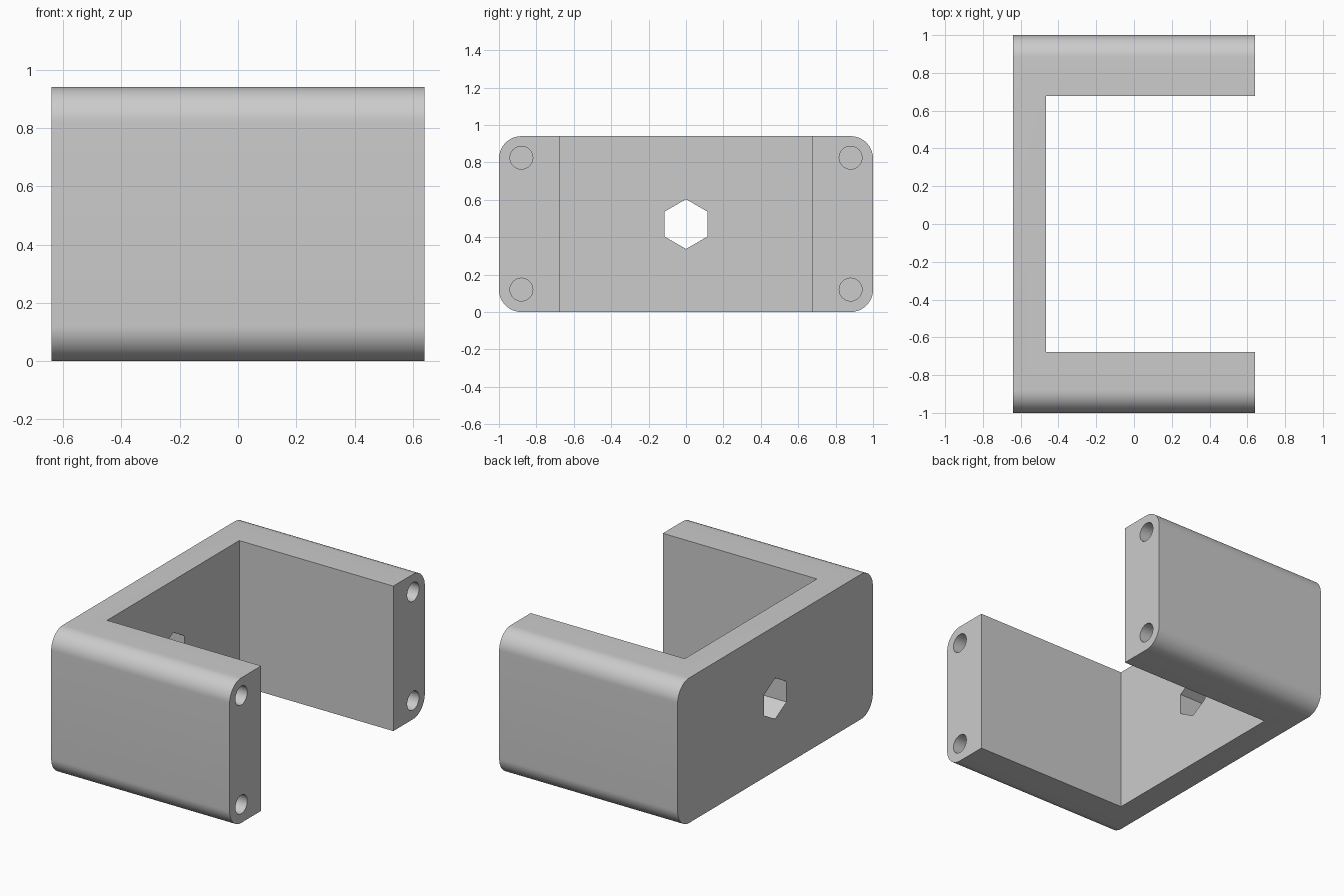
import bpy, bmesh, math
from mathutils import Matrix

if "Cube" in bpy.data.objects:
    bpy.data.objects.remove(bpy.data.objects["Cube"], do_unlink=True)

LENGTH, HEIGHT, HALF_WIDTH = 1.28, 0.94, 1.0
CORNER, WALL_X, ARM_Y = 0.12, -0.465, 0.677
HOLE_DEPTH = 0.5

grey = bpy.data.materials.new("Plain grey")
grey.use_nodes = True
colour = (0.6, 0.6, 0.6, 1)
grey.diffuse_color = colour
grey.node_tree.nodes["Principled BSDF"].inputs["Base Color"].default_value = colour


def make_object(name, bm):
    bmesh.ops.recalc_face_normals(bm, faces=bm.faces)
    mesh = bpy.data.meshes.new(name)
    bm.to_mesh(mesh)
    bm.free()
    mesh.materials.append(grey)
    obj = bpy.data.objects.new(name, mesh)
    bpy.context.collection.objects.link(obj)
    return obj


def prism(name, profile, x0, x1):
    """Extrude a closed (y, z) profile along x."""
    bm = bmesh.new()
    face = bm.faces.new([bm.verts.new((x0, y, z)) for y, z in profile])
    moved = bmesh.ops.extrude_face_region(bm, geom=[face])["geom"]
    verts = [v for v in moved if isinstance(v, bmesh.types.BMVert)]
    bmesh.ops.transform(bm, matrix=Matrix.Translation((x1 - x0, 0, 0)), verts=verts)
    return make_object(name, bm)


def polygon(y, z, radius, sides):
    """Regular polygon with a corner pointing up."""
    return [(y + radius * math.sin(math.tau * i / sides),
             z + radius * math.cos(math.tau * i / sides)) for i in range(sides)]


# Rounded block
outline = []
for quarter, (sy, sz) in enumerate([(1, 1), (-1, 1), (-1, -1), (1, -1)]):
    cy = sy * (HALF_WIDTH - CORNER)
    cz = HEIGHT / 2 + sz * (HEIGHT / 2 - CORNER)
    for step in range(17):
        a = math.pi / 2 * (quarter + step / 16)
        outline.append((cy + CORNER * math.cos(a), cz + CORNER * math.sin(a)))
bracket = prism("bracket", outline, -LENGTH / 2, LENGTH / 2)

# Open channel, hexagonal through hole and blind screw holes
channel = [(-ARM_Y, -1), (ARM_Y, -1), (ARM_Y, 2), (-ARM_Y, 2)]
cutters = [prism("channel_cutter", channel, WALL_X, 1),
           prism("hex_hole_cutter", polygon(0, HEIGHT / 2, 0.133, 6), -1, 0)]
for y in (-0.88, 0.88):
    for z in (0.12, 0.825):
        cutters.append(prism("screw_hole_cutter", polygon(y, z, 0.061, 32),
                             LENGTH / 2 - HOLE_DEPTH, 1))

bpy.ops.object.select_all(action="DESELECT")
bpy.context.view_layer.objects.active = bracket
bracket.select_set(True)
for cutter in cutters:
    mod = bracket.modifiers.new(cutter.name, "BOOLEAN")
    mod.operation = "DIFFERENCE"
    mod.solver = "EXACT"
    mod.object = cutter
    bpy.ops.object.modifier_apply(modifier=mod.name)
    bpy.data.objects.remove(cutter, do_unlink=True)

bpy.ops.object.shade_smooth_by_angle(angle=math.radians(30))
